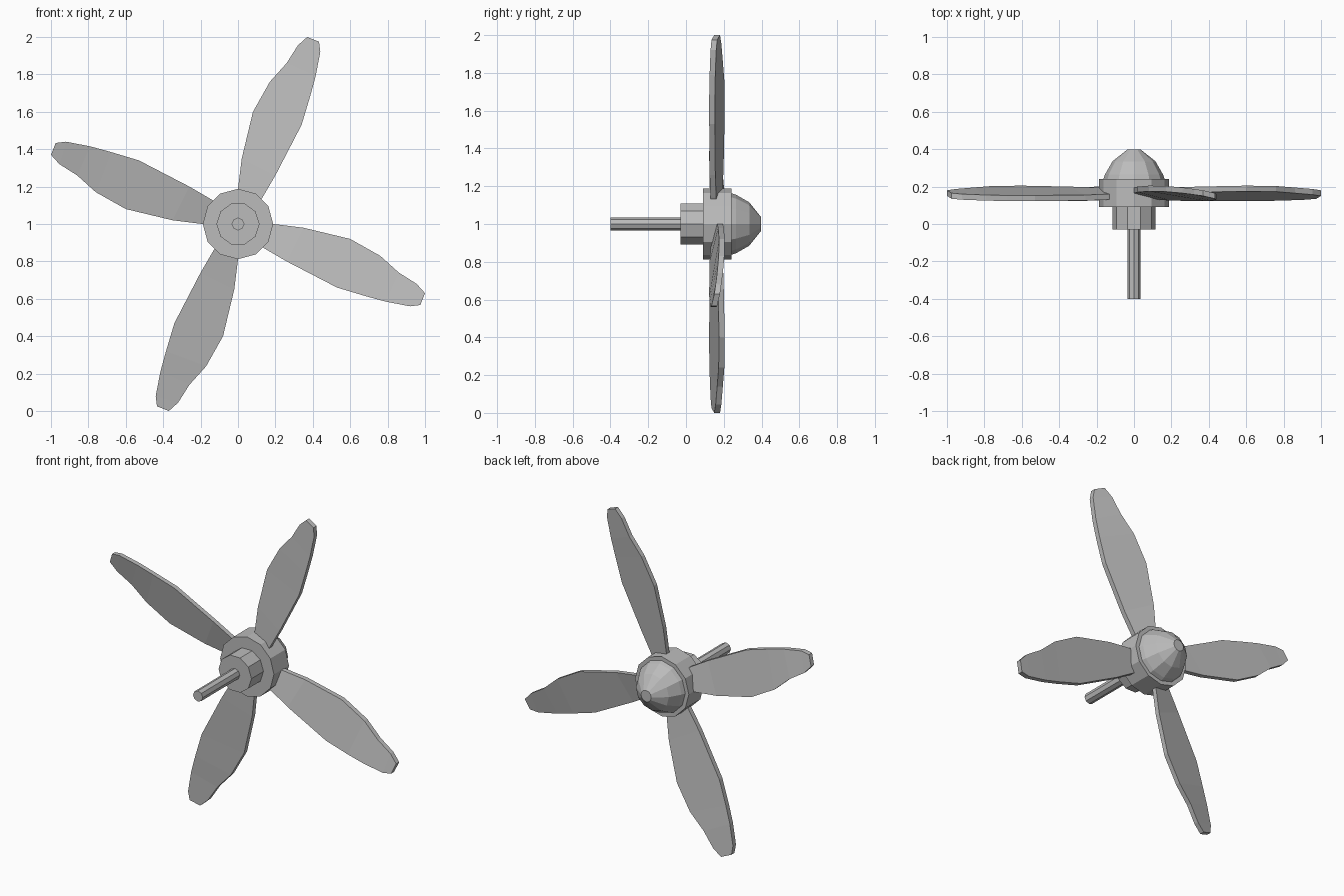
import bpy, bmesh, math
from mathutils import Matrix, Vector

cube = bpy.data.objects.get("Cube")
if cube:
    bpy.data.objects.remove(cube)

HUB_HEIGHT = 1.0

grey = bpy.data.materials.new("metal grey")
grey.use_nodes = True
colour = (0.5, 0.5, 0.5, 1)
grey.diffuse_color = colour
grey.node_tree.nodes["Principled BSDF"].inputs["Base Color"].default_value = colour


def finish(name, bm):
    bmesh.ops.recalc_face_normals(bm, faces=bm.faces[:])
    mesh = bpy.data.meshes.new(name)
    bm.to_mesh(mesh)
    bm.free()
    mesh.materials.append(grey)
    obj = bpy.data.objects.new(name, mesh)
    obj.location.z = HUB_HEIGHT
    bpy.context.collection.objects.link(obj)
    return obj


def skin(bm, rings):
    """Join closed rings of vertices and cap both ends."""
    n = len(rings[0])
    for a, b in zip(rings, rings[1:]):
        for i in range(n):
            j = (i + 1) % n
            bm.faces.new((a[i], a[j], b[j], b[i]))
    bm.faces.new(rings[0])
    bm.faces.new(rings[-1])


def turned(name, sides, profile):
    """Faceted solid around the y axis from (radius, y) pairs."""
    bm = bmesh.new()
    rings = []
    for r, y in profile:
        angles = [math.tau * i / sides for i in range(sides)]
        rings.append([bm.verts.new((r * math.cos(a), y, r * math.sin(a))) for a in angles])
    skin(bm, rings)
    return finish(name, bm)


# Central turned parts, front to back
turned("shaft", 8, [(0.034, -0.4), (0.034, -0.02)])
turned("collar", 10, [(0.115, -0.03), (0.115, 0.1)])
turned("hub", 12, [(0.188, 0.09), (0.188, 0.24)])
turned("nose_cone", 12, [(0.165, 0.235), (0.155, 0.265), (0.115, 0.335), (0.036, 0.398)])

# Blade stations: trailing edge (x, y, z), leading edge (x, y, z)
STATIONS = [
    ((0.0, 0.18, 0.15), (0.09, 0.145, 0.08)),
    ((0.0, 0.18, 0.19), (0.13, 0.145, 0.14)),
    ((0.02, 0.185, 0.35), (0.2, 0.14, 0.26)),
    ((0.08, 0.19, 0.6), (0.34, 0.138, 0.53)),
    ((0.17, 0.188, 0.76), (0.385, 0.138, 0.68)),
    ((0.26, 0.18, 0.86), (0.415, 0.14, 0.79)),
    ((0.32, 0.172, 0.955), (0.44, 0.145, 0.92)),
    ((0.37, 0.165, 1.0), (0.433, 0.15, 0.975)),
]
half = Vector((0, 0.015, 0))


def blade(name, angle):
    bm = bmesh.new()
    rings = []
    for trailing, leading in STATIONS:
        t, l = Vector(trailing), Vector(leading)
        rings.append([bm.verts.new(p) for p in (t - half, l - half, l + half, t + half)])
    skin(bm, rings)
    bmesh.ops.rotate(bm, verts=bm.verts[:], matrix=Matrix.Rotation(angle, 3, "Y"))
    return finish(name, bm)


# Four pitched blades, a quarter turn apart
for i, side in enumerate(("top", "left", "bottom", "right")):
    blade(side + "_blade", i * math.pi / 2)
